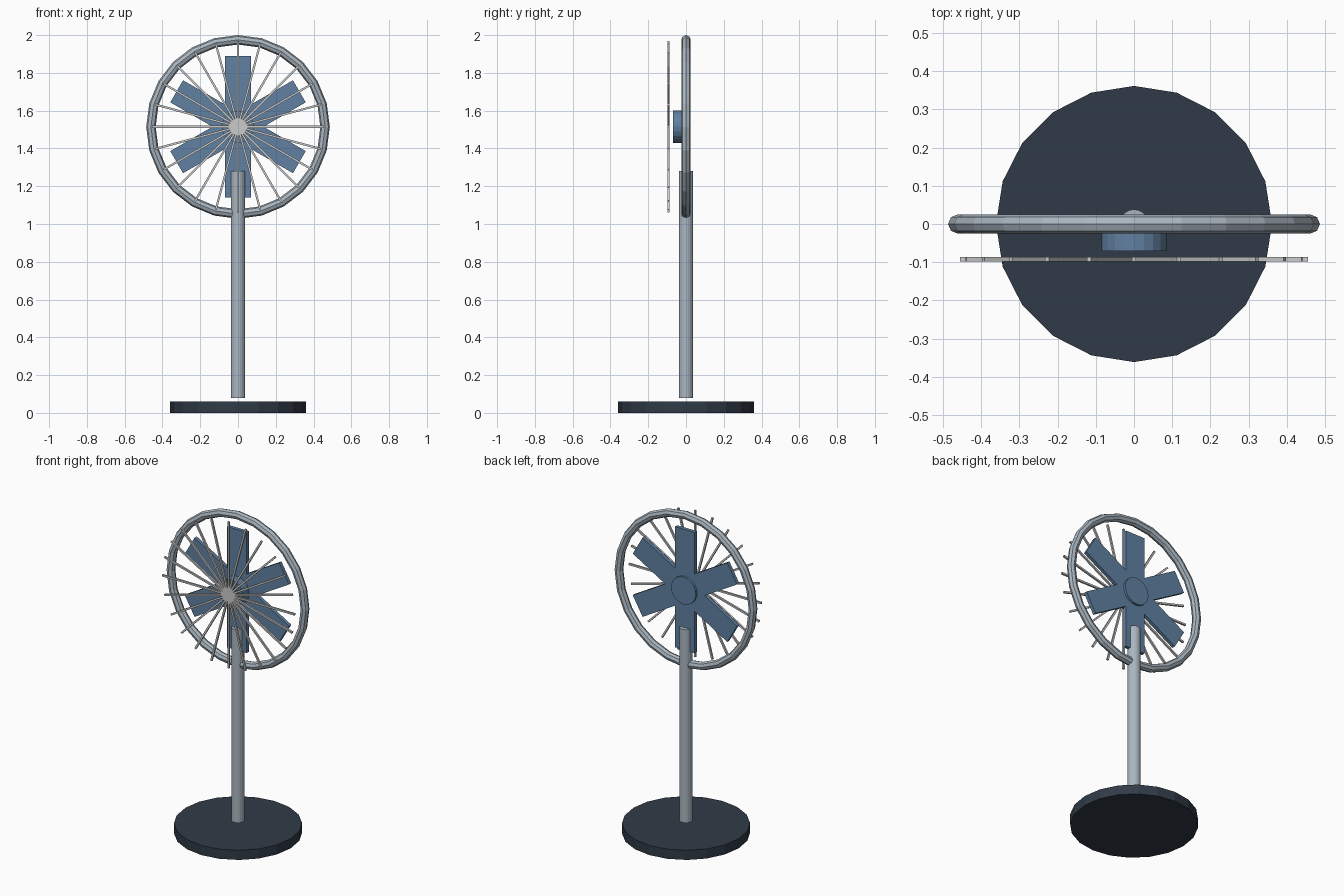
import bpy, math
from mathutils import Matrix, Vector

if "Cube" in bpy.data.objects:
    bpy.data.objects.remove(bpy.data.objects["Cube"])

HUB_Z = 1.515

def material(name, color):
    m = bpy.data.materials.new(name)
    m.diffuse_color = (*color, 1)
    m.use_nodes = True
    m.node_tree.nodes["Principled BSDF"].inputs["Base Color"].default_value = m.diffuse_color
    return m

dark = material("dark_navy", (0.03, 0.043, 0.063))
blue = material("steel_blue", (0.12, 0.22, 0.36))
metal = material("cool_metal", (0.40, 0.47, 0.53))

def finish(name, mat=None):
    ob = bpy.context.object
    ob.name = name
    if mat:
        ob.data.materials.append(mat)
    return ob

def cylinder(name, r, depth, loc, sides=20, rot=(0, 0, 0), mat=None):
    bpy.ops.mesh.primitive_cylinder_add(vertices=sides, radius=r, depth=depth,
                                        location=loc, rotation=rot)
    return finish(name, mat)

def radial_bar(name, size, angle, radius, y, mat=None):
    # box whose length (z) points outward in the fan plane
    bpy.ops.mesh.primitive_cube_add(size=1)
    ob = finish(name, mat)
    ob.matrix_world = (Matrix.Translation((0, y, HUB_Z)) @ Matrix.Rotation(angle, 4, 'Y')
                       @ Matrix.Translation((0, 0, radius)) @ Matrix.Diagonal((*size, 1)))

# Base disc and pole
cylinder("base", 0.361, 0.06, (0, 0, 0.03), mat=dark)
cylinder("pole", 0.038, 1.20, (0, 0, 0.68), mat=metal)

# Outer guard ring
bpy.ops.mesh.primitive_torus_add(major_segments=24, minor_segments=8,
                                 major_radius=0.461, minor_radius=0.025,
                                 location=(0, 0, HUB_Z - 0.001), rotation=(math.pi / 2, 0, 0))
finish("guard_ring", metal)

# Hub
cylinder("hub", 0.085, 0.095, (0, -0.0225, HUB_Z), rot=(math.pi / 2, 0, 0), mat=blue)

# Six flat blades
for i in range(6):
    radial_bar(f"blade_{i + 1}", (0.135, 0.022, 0.325), i * math.pi / 3, 0.2125, 0, blue)

# Front guard wires
for i in range(24):
    radial_bar(f"guard_wire_{i + 1}", (0.011, 0.011, 0.455), i * math.pi / 12, 0.2275, -0.092)
